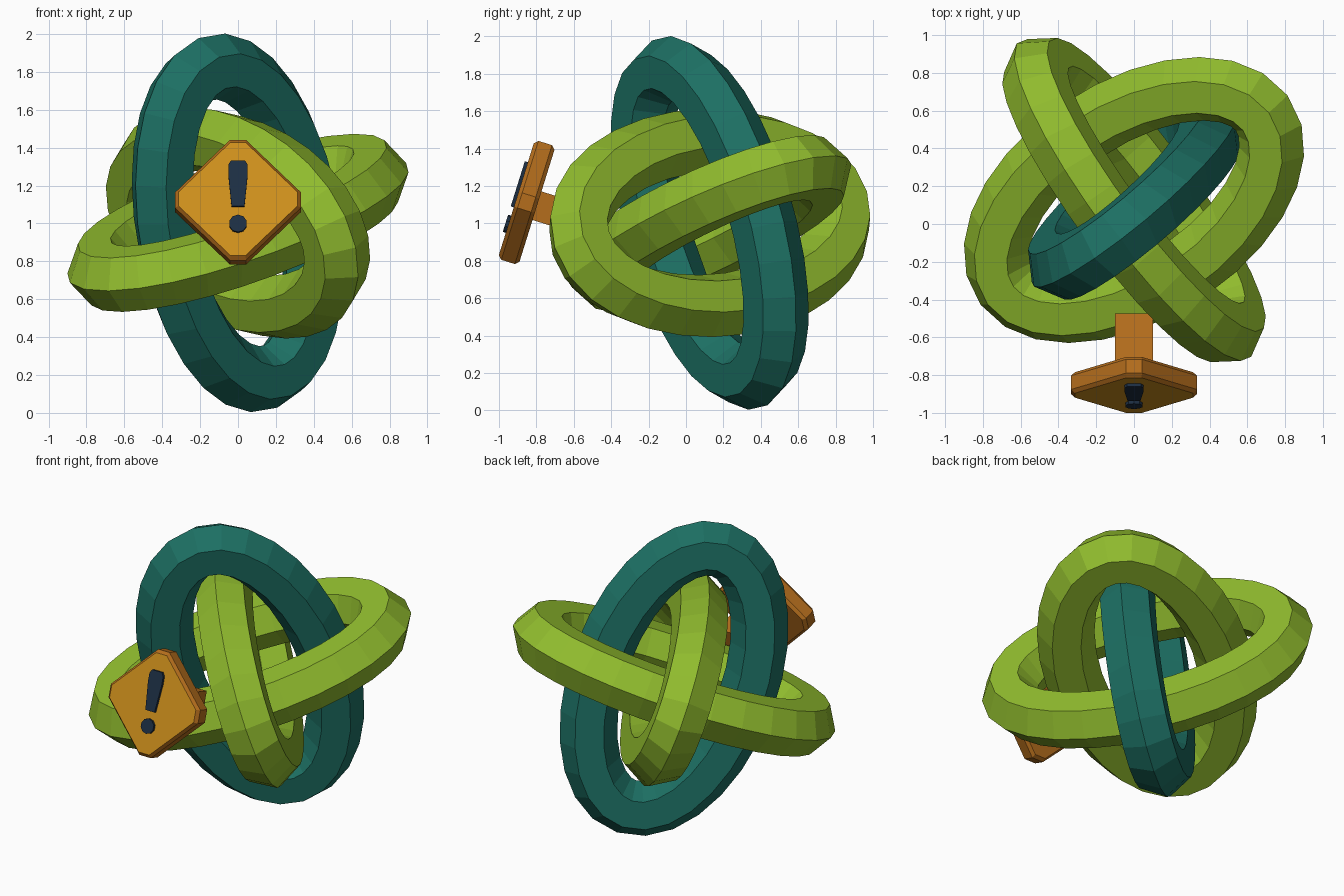
import bpy, bmesh, math
from mathutils import Vector, Matrix

if "Cube" in bpy.data.objects:
    bpy.data.objects.remove(bpy.data.objects["Cube"])


def colour(name, rgb):
    m = bpy.data.materials.new(name)
    m.diffuse_color = (*rgb, 1)
    m.use_nodes = True
    m.node_tree.nodes["Principled BSDF"].inputs["Base Color"].default_value = m.diffuse_color
    return m


green = colour("leaf_green", (0.28, 0.50, 0.027))
teal = colour("deep_teal", (0.012, 0.16, 0.125))
amber = colour("amber", (0.63, 0.28, 0.012))
bronze = colour("bronze", (0.46, 0.155, 0.012))
navy = colour("dark_navy", (0.012, 0.028, 0.056))


def finish(name, bm, mats, matrix=None):
    bmesh.ops.recalc_face_normals(bm, faces=bm.faces[:])
    me = bpy.data.meshes.new(name)
    bm.to_mesh(me)
    bm.free()
    for m in mats:
        me.materials.append(m)
    ob = bpy.data.objects.new(name, me)
    bpy.context.collection.objects.link(ob)
    if matrix:
        ob.matrix_world = matrix
    return ob


# Three mutually perpendicular elliptical rings, linked through each other
MAJOR, MINOR, TUBE = 0.868, 0.462, 0.176
SEGMENTS, SIDES = 28, 6
CENTRE = Vector((0, 0.127, 1.003))
e1 = Vector((-0.20, -0.296, 0.934)).normalized()
e3 = Vector((0.594, -0.795, -0.122))
e3 = (e3 - e1 * e3.dot(e1)).normalized()
e2 = e3.cross(e1)


def ring(name, long_axis, short_axis, mat):
    bm = bmesh.new()
    normal = long_axis.cross(short_axis)
    loops = []
    for i in range(SEGMENTS):
        t = math.tau * i / SEGMENTS
        c, s = math.cos(t), math.sin(t)
        point = CENTRE + long_axis * MAJOR * c + short_axis * MINOR * s
        outward = (long_axis * MINOR * c + short_axis * MAJOR * s).normalized()
        loop = []
        for j in range(SIDES):
            a = math.tau * j / SIDES
            loop.append(bm.verts.new(
                point + (outward * math.cos(a) + normal * math.sin(a)) * TUBE))
        loops.append(loop)
    for i in range(SEGMENTS):
        p, q = loops[i], loops[(i + 1) % SEGMENTS]
        for j in range(SIDES):
            k = (j + 1) % SIDES
            bm.faces.new((p[j], q[j], q[k], p[k]))
    return finish(name, bm, [mat])


ring("upright_ring", e1, e2, teal)
ring("flat_ring", e2, e3, green)
ring("cross_ring", e3, e1, green)

# Sign frame: local x right, local y up the plate, local z out of its face
up = Vector((0, 0.298, 0.954)).normalized()
out = Vector((1, 0, 0)).cross(up)
SIGN = Matrix((
    (1, 0, 0, 0),
    (0, up.y, out.y, -0.852),
    (0, up.z, out.z, 1.112),
    (0, 0, 0, 1)))


def slab(name, outline, layers, mats):
    """Stack scaled copies of an outline; layers are (scale, depth) pairs."""
    bm = bmesh.new()
    cx = sum(p[0] for p in outline) / len(outline)
    cy = sum(p[1] for p in outline) / len(outline)
    rows = [[bm.verts.new((cx + (x - cx) * k, cy + (y - cy) * k, z))
             for x, y in outline] for k, z in layers]
    n = len(outline)
    for p, q in zip(rows, rows[1:]):
        for i in range(n):
            j = (i + 1) % n
            bm.faces.new((p[i], p[j], q[j], q[i]))
    bm.faces.new(rows[0])
    front = bm.faces.new(rows[-1])
    front.material_index = len(mats) - 1
    return finish(name, bm, mats, SIGN)


# Diamond plate with clipped corners, bevelled rim and amber front
R, C = 0.333, 0.042
diamond = [(R, -C), (R, C), (C, R), (-C, R), (-R, C), (-R, -C), (-C, -R), (C, -R)]
slab("sign_plate", diamond,
     [(0.94, -0.058), (1, -0.038), (1, 0.038), (0.94, 0.058)], [bronze, amber])

# Mounting post behind the plate
post = [(0.1, -0.08), (0.1, 0.08), (-0.1, 0.08), (-0.1, -0.08)]
slab("sign_post", post, [(1, -0.37), (1, -0.04)], [bronze])

# Raised warning mark: tapered bar and round dot
half_bar = [(0.034, -0.045), (0.051, 0.13), (0.051, 0.185), (0.036, 0.208)]
bar = half_bar + [(-x, y) for x, y in reversed(half_bar)]
slab("warning_bar", bar, [(1, 0.05), (1, 0.075)], [navy])
dot = [(0.048 * math.cos(math.tau * (i + 0.5) / 10),
        -0.14 + 0.048 * math.sin(math.tau * (i + 0.5) / 10)) for i in range(10)]
slab("warning_dot", dot, [(1, 0.05), (1, 0.075)], [navy])
